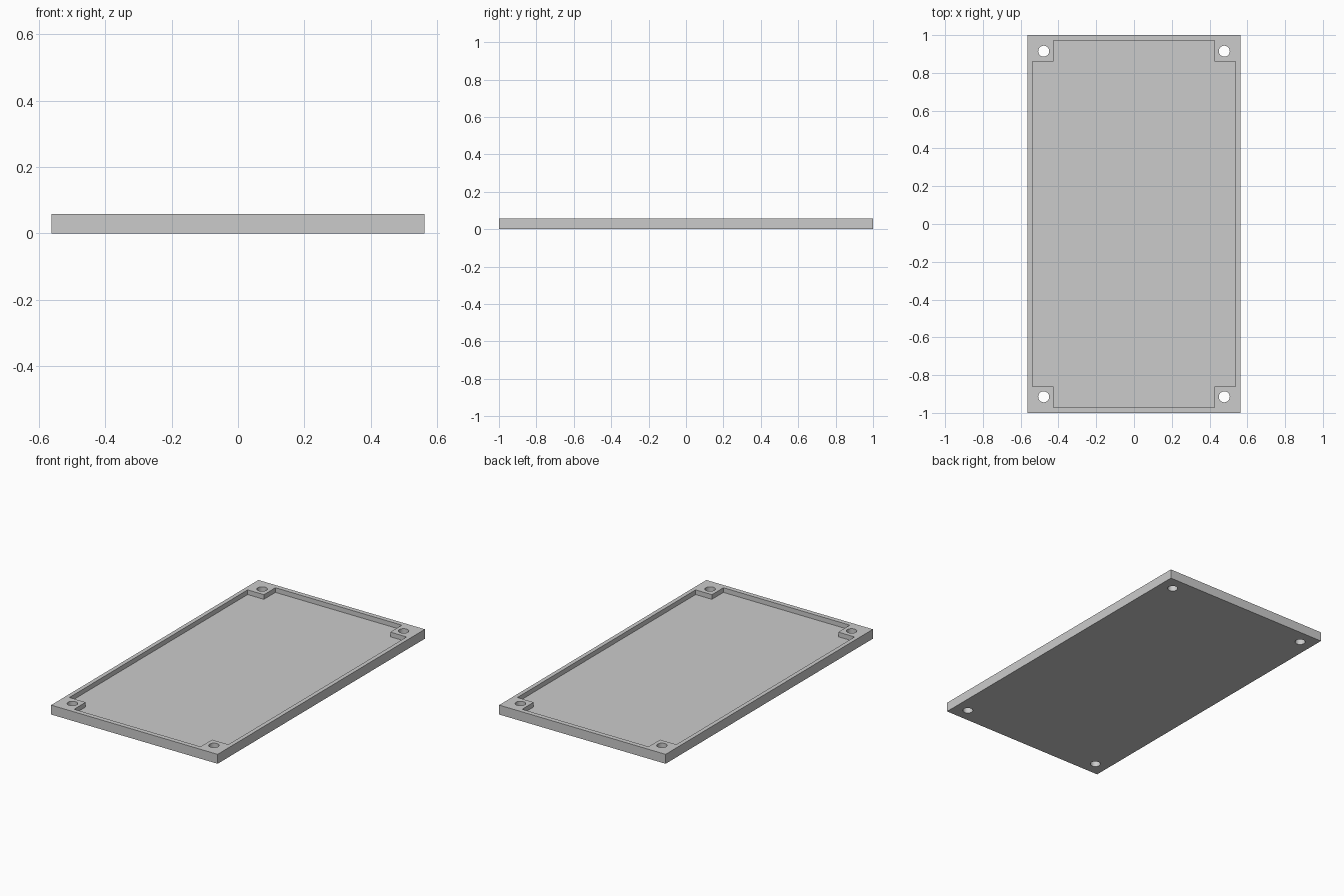
import bpy
import bmesh
from mathutils import Matrix, Vector

if "Cube" in bpy.data.objects:
    bpy.data.objects.remove(bpy.data.objects["Cube"], do_unlink=True)

HALF_X, HALF_Y, HEIGHT = 0.5625, 1.0, 0.0575
POCKET_X, POCKET_Y = 0.537, 0.971    # inside of the rim
POST_X, POST_Y = 0.427, 0.86         # inner corner of the screw posts
HOLE_X, HOLE_Y, HOLE_R = 0.478, 0.915, 0.029
FLOOR = 0.029

grey = bpy.data.materials.new("plain grey")
grey.use_nodes = True
grey.diffuse_color = (0.6, 0.6, 0.6, 1)
grey.node_tree.nodes["Principled BSDF"].inputs["Base Color"].default_value = (0.6, 0.6, 0.6, 1)


def make_object(name, bm):
    bmesh.ops.recalc_face_normals(bm, faces=bm.faces)
    mesh = bpy.data.meshes.new(name)
    bm.to_mesh(mesh)
    bm.free()
    mesh.materials.append(grey)
    obj = bpy.data.objects.new(name, mesh)
    bpy.context.collection.objects.link(obj)
    return obj


def prism(name, outline, bottom, top):
    """Extrude a closed xy outline from bottom to top."""
    bm = bmesh.new()
    face = bm.faces.new([bm.verts.new((x, y, bottom)) for x, y in outline])
    side = bmesh.ops.extrude_face_region(bm, geom=[face])["geom"]
    bmesh.ops.translate(bm, vec=Vector((0, 0, top - bottom)),
                        verts=[v for v in side if isinstance(v, bmesh.types.BMVert)])
    return make_object(name, bm)


def cut(target, cutter):
    """Subtract the cutter from the target and discard it."""
    mod = target.modifiers.new("cut", 'BOOLEAN')
    mod.operation, mod.solver, mod.object = 'DIFFERENCE', 'EXACT', cutter
    bpy.context.view_layer.objects.active = target
    bpy.ops.object.modifier_apply(modifier=mod.name)
    bpy.data.objects.remove(cutter, do_unlink=True)


# Solid plate
corners = [(1, 1), (-1, 1), (-1, -1), (1, -1)]
lid = prism("enclosure_lid", [(sx * HALF_X, sy * HALF_Y) for sx, sy in corners], 0, HEIGHT)

# Shallow pocket, stepped around the four corner posts
quarter = [(POCKET_X, POST_Y), (POST_X, POST_Y), (POST_X, POCKET_Y)]
outline = []
for sx, sy in corners:
    steps = quarter if sx * sy > 0 else quarter[::-1]
    outline += [(sx * x, sy * y) for x, y in steps]
cut(lid, prism("pocket_cutter", outline, FLOOR, HEIGHT + 0.1))

# Screw holes through the posts
holes = bmesh.new()
for sx, sy in corners:
    bmesh.ops.create_cone(holes, cap_ends=True, segments=32, radius1=HOLE_R, radius2=HOLE_R,
                          depth=0.3, matrix=Matrix.Translation((sx * HOLE_X, sy * HOLE_Y, 0)))
cut(lid, make_object("hole_cutter", holes))

# Smooth hole walls, crisp edges elsewhere
lid.select_set(True)
bpy.context.view_layer.objects.active = lid
bpy.ops.object.shade_smooth_by_angle()
